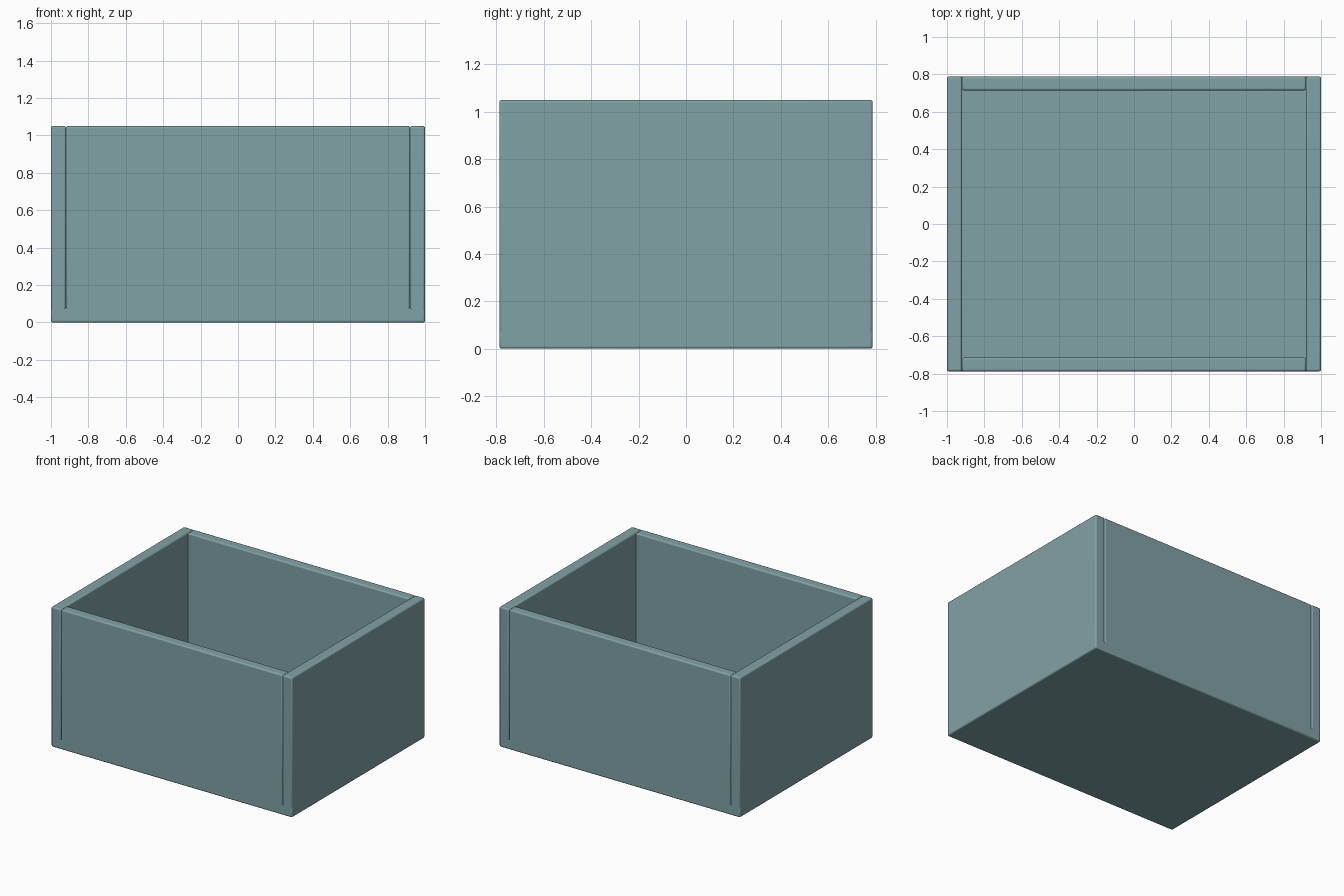
import bpy

WIDTH, DEPTH, HEIGHT = 2.0, 1.575, 1.05
SIDE, END, FLOOR = 0.08, 0.073, 0.078
ROUNDING = 0.01

default = bpy.data.objects.get("Cube")
if default:
    bpy.data.objects.remove(default, do_unlink=True)

paint = bpy.data.materials.new("muted_teal")
paint.use_nodes = True
teal = (0.22, 0.36, 0.38, 1.0)
paint.diffuse_color = teal
paint.node_tree.nodes["Principled BSDF"].inputs["Base Color"].default_value = teal


def panel(name, size, x=0.0, y=0.0):
    """Board standing on the ground with softly rounded edges."""
    bpy.ops.mesh.primitive_cube_add(size=1, location=(x, y, size[2] / 2))
    board = bpy.context.object
    board.name = name
    board.scale = size
    bpy.ops.object.transform_apply(location=False, rotation=False, scale=True)
    board.data.materials.append(paint)
    bevel = board.modifiers.new("rounded_edges", "BEVEL")
    bevel.width = ROUNDING
    bevel.segments = 3
    bpy.ops.object.shade_smooth_by_angle()
    return board


# Floor board under the whole box
panel("floor", (WIDTH, DEPTH, FLOOR))

# Full-depth side walls
for name, sign in (("left_wall", 1), ("right_wall", -1)):
    panel(name, (SIDE, DEPTH, HEIGHT), x=sign * (WIDTH - SIDE) / 2)

# Front and back walls fitted between the sides
for name, sign in (("front_wall", -1), ("back_wall", 1)):
    panel(name, (WIDTH - 2 * SIDE, END, HEIGHT), y=sign * (DEPTH - END) / 2)
